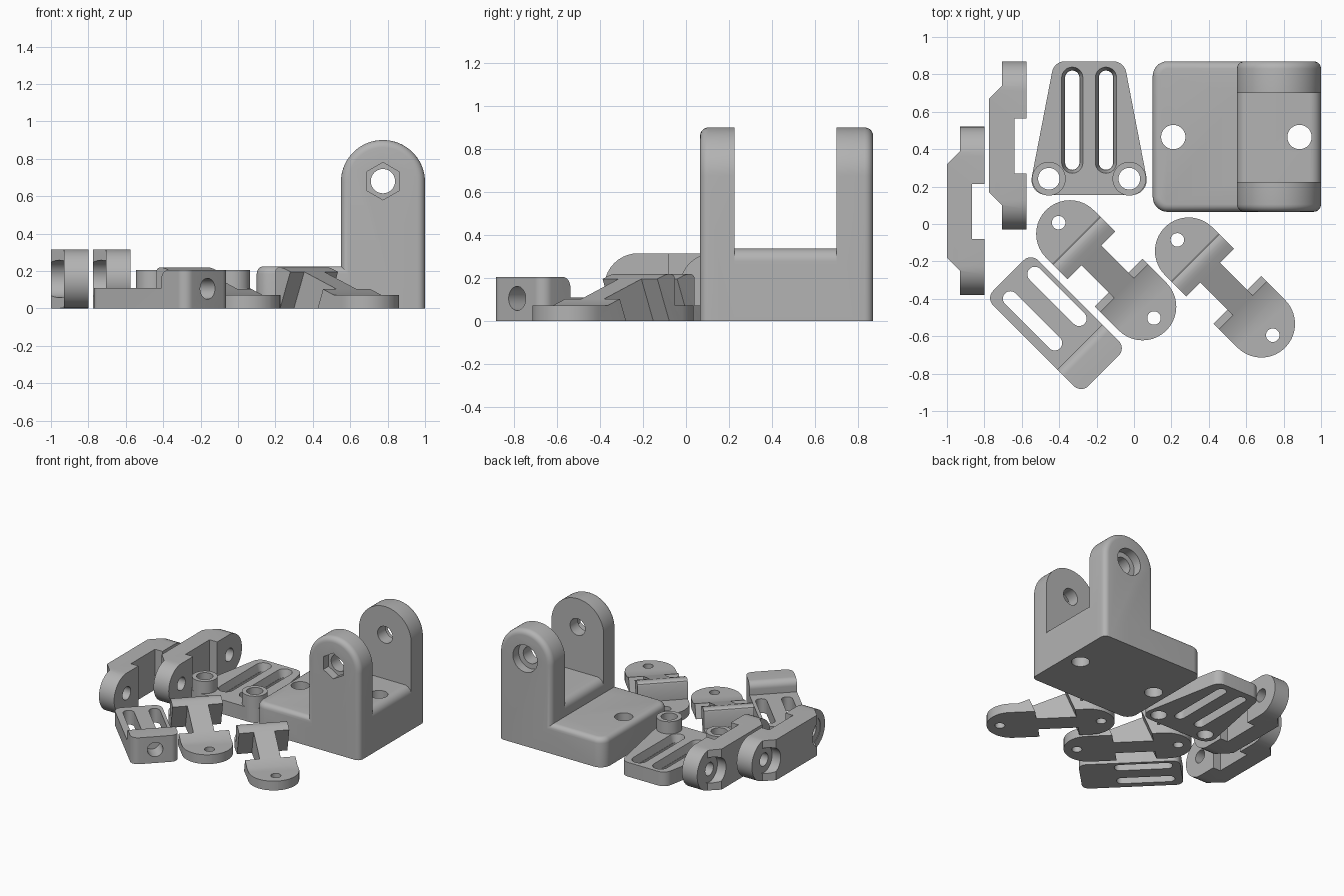
import bpy, bmesh, math
from mathutils import Vector

if "Cube" in bpy.data.objects:
    bpy.data.objects.remove(bpy.data.objects["Cube"])

grey = bpy.data.materials.new("plain grey")
grey.diffuse_color = (0.45, 0.45, 0.45, 1)
grey.use_nodes = True
grey.node_tree.nodes["Principled BSDF"].inputs["Base Color"].default_value = grey.diffuse_color


def rounded(corners, n=10):
    """Outline from (a, b, radius) corners, each filleted by its radius."""
    out = []
    for i, (a, b, r) in enumerate(corners):
        p = Vector((a, b))
        d1 = (Vector(corners[i - 1][:2]) - p).normalized()
        d2 = (Vector(corners[(i + 1) % len(corners)][:2]) - p).normalized()
        if r == 0:
            pts = [p]
        else:
            half = d1.angle(d2) / 2
            c = p + (d1 + d2).normalized() * r / math.sin(half)
            t = r / math.tan(half)
            s, e = p + d1 * t - c, p + d2 * t - c
            a0 = math.atan2(s.y, s.x)
            da = (math.atan2(e.y, e.x) - a0 + math.pi) % (2 * math.pi) - math.pi
            pts = [c + r * Vector((math.cos(a0 + da * k / n), math.sin(a0 + da * k / n)))
                   for k in range(n + 1)]
        out += [q for q in pts if not out or (q - out[-1]).length > 1e-4]
    if (out[0] - out[-1]).length < 1e-4:
        out.pop()
    return out


def rect(a0, b0, a1, b1, r=0.0):
    return rounded([(a0, b0, r), (a1, b0, r), (a1, b1, r), (a0, b1, r)])


def circle(a, b, r, n=40, start=0.0):
    return [(a + r * math.cos(start + 2 * math.pi * k / n),
             b + r * math.sin(start + 2 * math.pi * k / n)) for k in range(n)]


def prism(name, outline, axis, lo, hi, top=None, soft=None, width=0.04):
    """Extrude an outline along an axis; soft(edge midpoint) picks edges to round."""
    place = {"x": lambda a, b, h: (h, a, b), "y": lambda a, b, h: (a, h, b),
             "z": lambda a, b, h: (a, b, h)}[axis]
    bm = bmesh.new()
    low = [bm.verts.new(place(a, b, lo)) for a, b in outline]
    high = [bm.verts.new(place(a, b, hi)) for a, b in (top or outline)]
    bm.faces.new(low[::-1])
    bm.faces.new(high)
    n = len(low)
    for i in range(n):
        j = (i + 1) % n
        bm.faces.new((low[i], low[j], high[j], high[i]))
    bmesh.ops.recalc_face_normals(bm, faces=bm.faces)
    if soft:
        edges = [e for e in bm.edges if soft(*((e.verts[0].co + e.verts[1].co) / 2))]
        bmesh.ops.bevel(bm, geom=edges, offset=width, segments=5, profile=0.5, affect='EDGES')
    me = bpy.data.meshes.new(name)
    bm.to_mesh(me)
    bm.free()
    me.materials.append(grey)
    ob = bpy.data.objects.new(name, me)
    bpy.context.collection.objects.link(ob)
    return ob


def combine(ob, op, *tools):
    bpy.context.view_layer.objects.active = ob
    for t in tools:
        m = ob.modifiers.new("bool", 'BOOLEAN')
        m.operation, m.solver, m.object = op, 'EXACT', t
        bpy.ops.object.modifier_apply(modifier=m.name)
        bpy.data.objects.remove(t)
    return ob


def finish(ob, loc=(0, 0, 0), turn=0.0):
    ob.location, ob.rotation_euler.z = loc, turn
    bpy.ops.object.select_all(action='DESELECT')
    ob.select_set(True)
    bpy.context.view_layer.objects.active = ob
    bpy.ops.object.shade_smooth_by_angle(angle=math.radians(30))


def cut(outline, axis, lo, hi, top=None):
    return prism("cutter", outline, axis, lo, hi, top)


# Hinge bracket: base plate, raised seat and two arched cheeks
base = prism("hinge_bracket",
             rounded([(0.10, 0.065, 0.08), (0.80, 0.065, 0), (0.80, 0.87, 0), (0.10, 0.87, 0.08)]),
             "z", 0, 0.225, soft=lambda x, y, z: z > 0.22 and x < 0.79)
seat = prism("seat", rounded([(0.55, 0, 0), (1, 0, 0), (1, 0.337, 0.06), (0.55, 0.337, 0.06)]),
             "y", 0.15, 0.78)
arch = rounded([(0.55, 0, 0), (1, 0, 0), (1, 0.90, 0.225), (0.55, 0.90, 0.225)], 18)
cheek_front = prism("cheek_front", arch, "y", 0.065, 0.225,
                    soft=lambda x, y, z: y < 0.07 and z > 0.01)
cheek_back = prism("cheek_back", arch, "y", 0.70, 0.87,
                   soft=lambda x, y, z: y > 0.86 and z > 0.01)
combine(base, 'UNION', seat, cheek_front, cheek_back)
combine(base, 'DIFFERENCE',
        cut(circle(0.775, 0.68, 0.065), "y", -0.1, 1),
        cut(circle(0.775, 0.68, 0.10, 6, math.pi / 2), "y", -0.1, 0.13),
        cut(circle(0.775, 0.68, 0.105), "y", 0.80, 1),
        cut(circle(0.21, 0.465, 0.065), "z", -0.1, 0.5),
        cut(circle(0.885, 0.465, 0.065), "z", -0.1, 0.5))
finish(base)

# Two upright side clips with round ends and counterbored screw holes
for name, loc in (("side_clip_left", (0, 0, 0)), ("side_clip_right", (0.225, 0.35, 0))):
    plan = [(-0.80, 0.6), (-0.80, 0.215), (-0.865, 0.215), (-0.865, -0.08), (-0.80, -0.08),
            (-0.80, -0.5), (-0.93, -0.5), (-0.93, -0.25), (-1, -0.18), (-1, 0.32),
            (-0.93, 0.39), (-0.93, 0.6)]
    clip = prism(name, plan, "z", -0.1, 0.5)
    combine(clip, 'INTERSECT', cut(rect(-0.38, 0, 0.52, 0.315, 0.1575), "x", -1.2, -0.6))
    for y in (-0.225, 0.365):
        combine(clip, 'DIFFERENCE', cut(circle(y, 0.1575, 0.05), "x", -1.2, -0.6),
                cut(circle(y, 0.1575, 0.10), "x", -1.2, -0.926))
    finish(clip, loc)

# Tapered strap plate with two bosses and two chamfered slots
plate = prism("strap_plate", rounded([(-0.565, 0.155, 0.08), (0.085, 0.155, 0.08),
                                      (-0.053, 0.87, 0.07), (-0.427, 0.87, 0.07)]), "z", 0, 0.11)
for x in (-0.455, -0.025):
    combine(plate, 'UNION', cut(circle(x, 0.242, 0.09), "z", 0.02, 0.205))
for x in (-0.455, -0.025):
    combine(plate, 'DIFFERENCE', cut(circle(x, 0.242, 0.058), "z", -0.1, 0.3))
for x in (-0.33, -0.15):
    combine(plate, 'DIFFERENCE',
            cut(rect(x - 0.038, 0.29, x + 0.038, 0.82, 0.038), "z", -0.1, 0.3),
            cut(rect(x - 0.04, 0.288, x + 0.04, 0.822, 0.04), "z", 0.05, 0.115,
                rect(x - 0.058, 0.27, x + 0.058, 0.84, 0.058)))
finish(plate)

# Strap buckle: slotted plate with a drilled raised end, laid diagonally
buckle = prism("strap_buckle", rect(-0.28, -0.84, 0.44, -0.50, 0.055), "z", -0.1, 0.4)
side = rounded([(-0.5, 0, 0), (0.6, 0, 0), (0.6, 0.205, 0), (0.26, 0.205, 0.05),
                (0.26, 0.11, 0), (-0.5, 0.11, 0)])
combine(buckle, 'INTERSECT', cut(side, "y", -1, -0.3))
combine(buckle, 'DIFFERENCE', cut(circle(-0.67, 0.105, 0.056), "x", 0.31, 0.6))
for v in (-0.565, -0.75):
    combine(buckle, 'DIFFERENCE', cut(rect(-0.225, v - 0.04, 0.19, v + 0.04, 0.04), "z", -0.1, 0.3))
finish(buckle, turn=-math.pi / 4)

# Two wedge links: round ends, ramp between them, necked in the middle
for name, loc in (("wedge_link_left", (0, 0, 0)), ("wedge_link_right", (0.635, -0.092, 0))):
    link = prism(name, rect(-0.385, -0.46, 0.525, -0.10, 0.1795), "z", -0.1, 0.4)
    ramp = [(-0.6, 0), (0.8, 0), (0.8, 0.072), (0.285, 0.072), (-0.08, 0.21), (-0.10, 0.216),
            (-0.12, 0.219), (-0.14, 0.217), (-0.152, 0.209), (-0.157, 0.198), (-0.157, 0.072),
            (-0.6, 0.072)]
    combine(link, 'INTERSECT', cut(ramp, "y", -0.7, 0.1))
    notch = [(-0.16, -0.1), (0.124, -0.1), (0.324, 0.4), (0.04, 0.4)]
    combine(link, 'DIFFERENCE', cut(notch, "y", -0.7, -0.355), cut(notch, "y", -0.205, 0.1),
            cut(circle(-0.29, -0.28, 0.036), "z", -0.2, 0.5),
            cut(circle(0.431, -0.28, 0.036), "z", -0.2, 0.5))
    finish(link, loc, -math.pi / 4)
